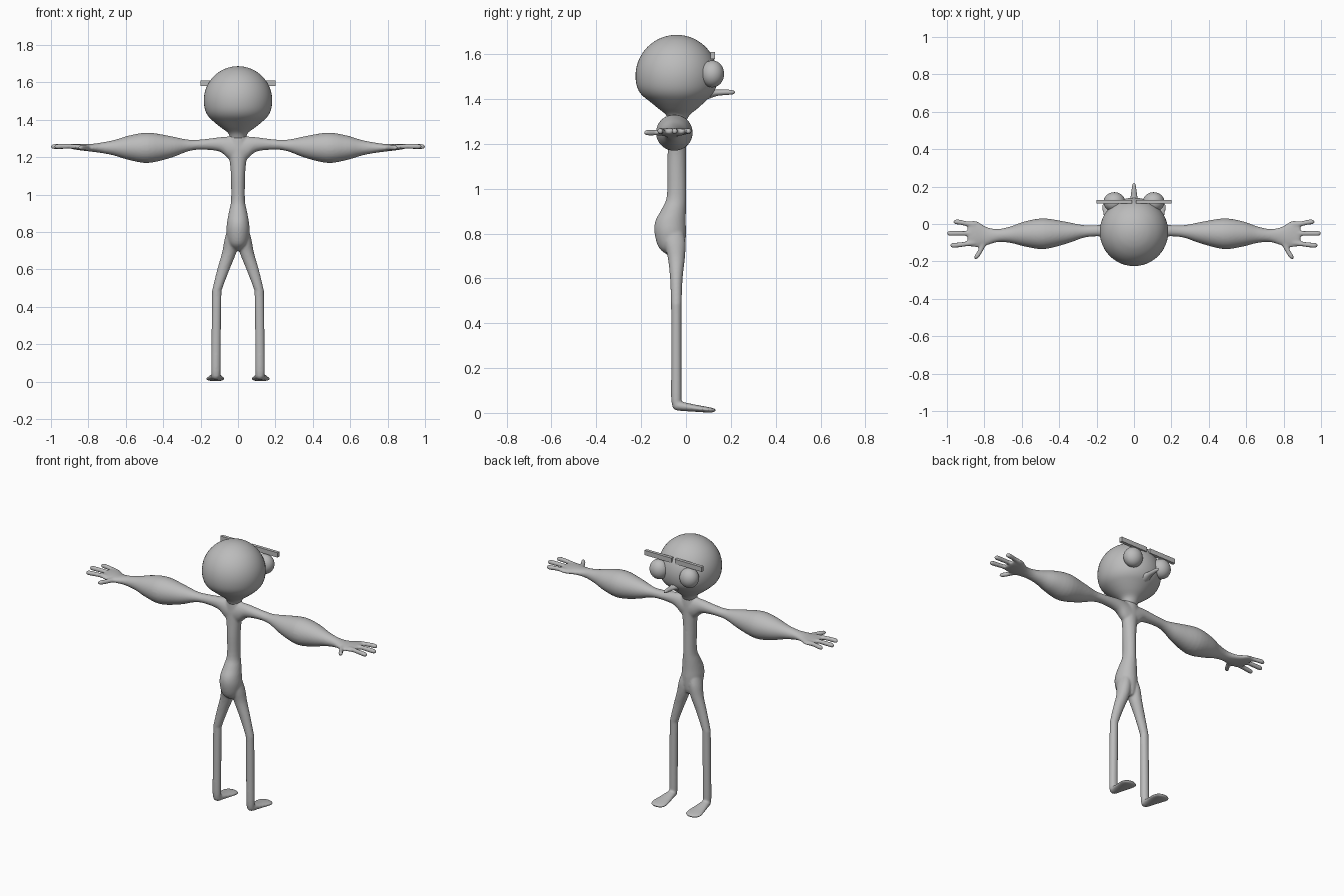
import bpy, bmesh, math
from mathutils import Vector

grey = bpy.data.materials.new("plain grey")
grey.diffuse_color = (0.5, 0.5, 0.5, 1)


def catmull(a, b, c, d, t):
    return [0.5 * (2*q + (r-p)*t + (2*p-5*q+4*r-s)*t*t + (3*q-p-3*r+s)*t**3)
            for p, q, r, s in zip(a, b, c, d)]


def loft(bm, axis, sections, side=1, n=32, steps=4):
    """Closed smooth tube; section = (x, y, z, radius1, radius2), ring plane normal to axis."""
    pts, last = [], len(sections) - 1
    for i in range(last):
        a, d = sections[max(i-1, 0)], sections[min(i+2, last)]
        pts += [catmull(a, sections[i], sections[i+1], d, k/steps) for k in range(steps)]
    pts.append(sections[-1])
    u, v = {'X': ((0, 1, 0), (0, 0, 1)), 'Y': ((1, 0, 0), (0, 0, 1)),
            'Z': ((1, 0, 0), (0, 1, 0))}[axis]
    rings = []
    for x, y, z, ru, rv in pts:
        ring = []
        for k in range(n):
            t = 2 * math.pi * k / n
            p = Vector((x, y, z)) + Vector(u)*ru*math.cos(t) + Vector(v)*rv*math.sin(t)
            p.x *= side
            ring.append(bm.verts.new(p))
        rings.append(ring)
    faces = [bm.faces.new(rings[0]), bm.faces.new(rings[-1])]
    for r, s in zip(rings, rings[1:]):
        faces += [bm.faces.new((r[k], r[(k+1) % n], s[(k+1) % n], s[k])) for k in range(n)]
    bmesh.ops.recalc_face_normals(bm, faces=faces)


def finish(bm, name, smooth=True):
    me = bpy.data.meshes.new(name)
    bm.to_mesh(me)
    bm.free()
    me.materials.append(grey)
    for p in me.polygons:
        p.use_smooth = smooth
    ob = bpy.data.objects.new(name, me)
    bpy.context.collection.objects.link(ob)
    return ob


# Body: overlapping lofts fused into one skin
bm = bmesh.new()
loft(bm, 'Z', [(0, -.038, 1.315, .045, .036), (0, -.038, 1.25, .06, .04),
               (0, -.04, 1.18, .045, .041), (0, -.042, 1.1, .038, .042),
               (0, -.042, .97, .037, .043), (0, -.054, .91, .048, .054),
               (0, -.069, .855, .058, .068), (0, -.07, .80, .062, .07),
               (0, -.062, .735, .05, .058), (0, -.045, .70, .02, .03)])
for s in (1, -1):
    # Arm with swollen middle, running into the palm
    loft(bm, 'X', [(0, -.038, 1.235, .04, .075), (.05, -.038, 1.25, .038, .06),
                   (.1, -.037, 1.268, .034, .038), (.2, -.036, 1.267, .03, .027),
                   (.27, -.04, 1.262, .034, .032), (.36, -.047, 1.254, .058, .058),
                   (.48, -.052, 1.25, .082, .081), (.58, -.053, 1.25, .068, .066),
                   (.66, -.057, 1.25, .044, .042), (.73, -.062, 1.25, .035, .028),
                   (.79, -.065, 1.25, .05, .02), (.84, -.055, 1.253, .07, .017),
                   (.875, -.052, 1.255, .068, .014), (.89, -.052, 1.255, .055, .01)], s)
    # Three fingers and a thumb
    for y0, y1, tip in ((-.005, .011, .965), (-.05, -.05, 1.0), (-.1, -.114, .982)):
        loft(bm, 'X', [(.85, y0, 1.255, .014, .014), (.9, (y0+y1)/2, 1.258, .013, .013),
                       (tip-.025, y1, 1.257, .014, .014), (tip-.008, y1, 1.256, .012, .012),
                       (tip+.001, y1, 1.255, .005, .005)], s, n=16)
    loft(bm, 'Y', [(.80, -.09, 1.25, .022, .016), (.815, -.13, 1.25, .015, .013),
                   (.835, -.165, 1.25, .015, .014), (.843, -.18, 1.25, .012, .011),
                   (.847, -.188, 1.25, .004, .004)], s, n=16)
    # Leg
    loft(bm, 'Z', [(.025, -.06, .82, .03, .045), (.034, -.05, .76, .038, .048),
                   (.047, -.043, .69, .038, .038), (.078, -.043, .6, .033, .028),
                   (.109, -.043, .5, .026, .024), (.114, -.043, .46, .025, .023),
                   (.117, -.043, .2, .025, .023), (.118, -.043, .06, .025, .023),
                   (.118, -.04, .025, .02, .017)], s)
    # Foot widening to the toes
    loft(bm, 'Y', [(.118, -.06, .036, .012, .012), (.118, -.045, .033, .024, .021),
                   (.119, -.01, .028, .03, .02), (.12, .04, .021, .041, .016),
                   (.121, .09, .015, .05, .013), (.121, .118, .012, .041, .01),
                   (.121, .132, .012, .018, .005)], s)
body = finish(bm, "body")
m = body.modifiers.new("fuse", 'REMESH')
m.mode = 'VOXEL'
m.voxel_size = .006
m.use_smooth_shade = True
m = body.modifiers.new("soften", 'SMOOTH')
m.factor = .5
m.iterations = 5

# Head: sphere drawn down to a narrow neck
bm = bmesh.new()
R, cz = .183, 1.503
prof = [(0, -.042, cz + R*math.cos(a), R*math.sin(a), R*math.sin(a))
        for a in [math.radians(d) for d in (1, 8, 18, 30, 45, 60, 75, 90, 105)]]
prof += [(0, -.041, 1.42, .16, .158), (0, -.038, 1.39, .13, .125),
         (0, -.036, 1.36, .093, .09), (0, -.036, 1.33, .054, .054),
         (0, -.037, 1.30, .042, .037)]
loft(bm, 'Z', prof, n=48)
finish(bm, "head")

# Nose
bm = bmesh.new()
loft(bm, 'Y', [(0, .06, 1.425, .045, .04), (0, .105, 1.426, .03, .024),
               (0, .14, 1.428, .019, .014), (0, .18, 1.43, .013, .012),
               (0, .208, 1.43, .009, .009), (0, .218, 1.43, .002, .003)], n=24)
finish(bm, "nose")

# Eyes and brow bars
for s, label in ((1, "right"), (-1, "left")):
    bm = bmesh.new()
    bmesh.ops.create_uvsphere(bm, u_segments=32, v_segments=20, radius=1)
    bmesh.ops.scale(bm, vec=(.058, .053, .06), verts=bm.verts)
    bmesh.ops.translate(bm, vec=(s*.105, .117, 1.512), verts=bm.verts)
    finish(bm, label + "_eye")
    bm = bmesh.new()
    bmesh.ops.create_cube(bm, size=1)
    bmesh.ops.scale(bm, vec=(.188, .02, .03), verts=bm.verts)
    bmesh.ops.translate(bm, vec=(s*.106, .119, 1.594), verts=bm.verts)
    finish(bm, label + "_brow", smooth=False)
